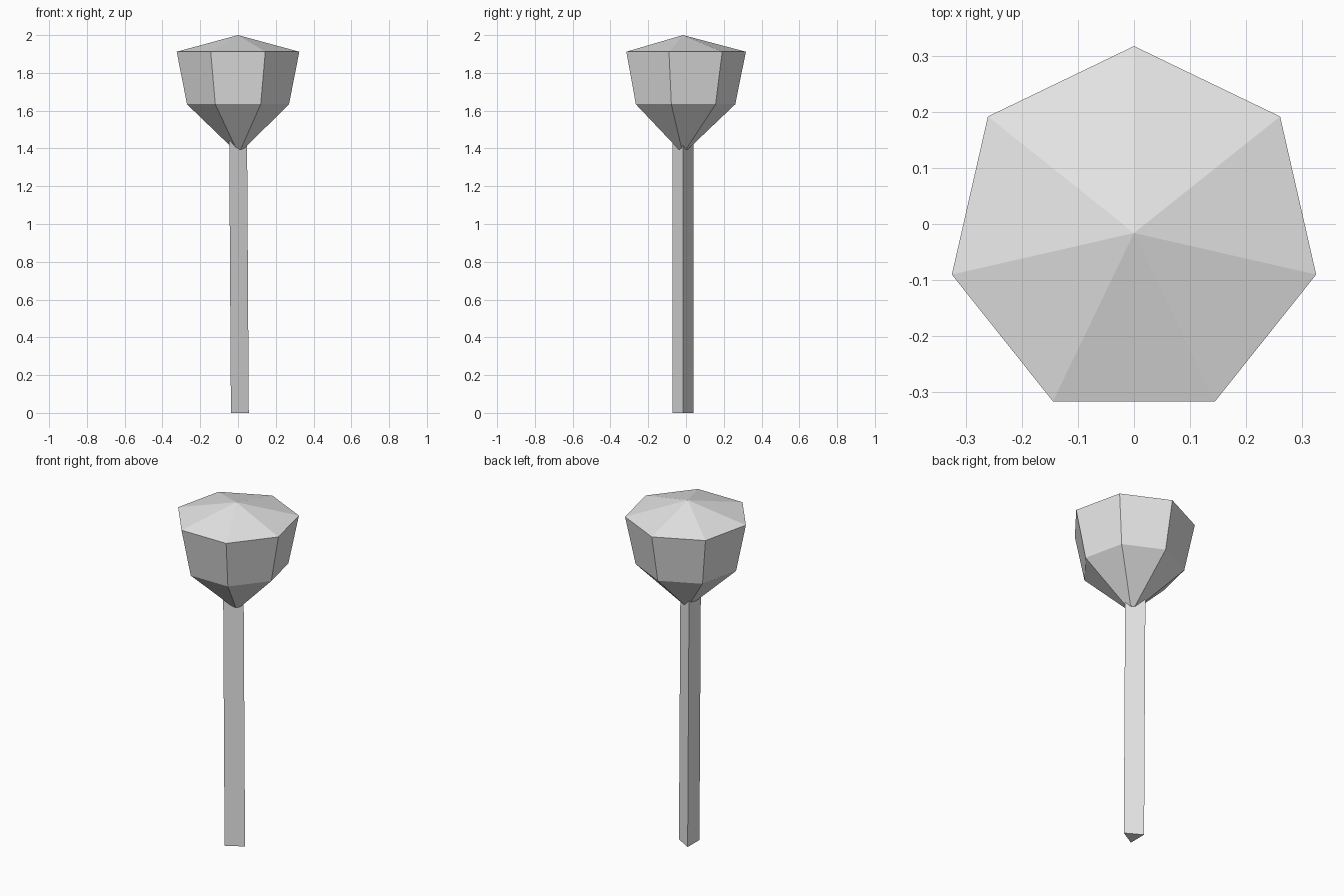
import bpy
import bmesh
from math import sin, cos, pi

cube = bpy.data.objects.get("Cube")
if cube:
    bpy.data.objects.remove(cube, do_unlink=True)

grey = bpy.data.materials.new("light grey")
grey.use_nodes = True
grey.diffuse_color = (0.8, 0.8, 0.8, 1)
grey.node_tree.nodes["Principled BSDF"].inputs["Base Color"].default_value = grey.diffuse_color


def loft(name, sides, start, rings):
    """Join flat-sided rings (x, y, z, radius); radius 0 makes a point."""
    bm = bmesh.new()
    loops = []
    for x, y, z, r in rings:
        count = sides if r else 1
        angles = [start + 2 * pi * i / sides for i in range(count)]
        loops.append([bm.verts.new((x + r * cos(a), y + r * sin(a), z)) for a in angles])
    for low, high in zip(loops, loops[1:]):
        for i in range(sides):
            j = (i + 1) % sides
            if len(high) == 1:
                bm.faces.new((low[i], low[j], high[0]))
            else:
                bm.faces.new((low[i], low[j], high[j], high[i]))
    # Close the open ends
    bm.faces.new(loops[0][::-1])
    if len(loops[-1]) > 1:
        bm.faces.new(loops[-1])
    bmesh.ops.recalc_face_normals(bm, faces=bm.faces)
    mesh = bpy.data.meshes.new(name)
    bm.to_mesh(mesh)
    bm.free()
    mesh.materials.append(grey)
    obj = bpy.data.objects.new(name, mesh)
    bpy.context.collection.objects.link(obj)
    return obj


CENTRE_Y = -0.016

# Three-sided stem, leaning very slightly
loft("stem", 3, 0, [
    (-0.006, CENTRE_Y, 0, 0.063),
    (-0.015, CENTRE_Y, 1.44, 0.063),
])

# Seven-sided head: tapered underside, flared wall, shallow pointed top
loft("head", 7, pi / 2, [
    (0.003, CENTRE_Y, 1.395, 0.026),
    (0, CENTRE_Y, 1.634, 0.277),
    (0, CENTRE_Y, 1.912, 0.333),
    (0, CENTRE_Y, 2.0, 0),
])
